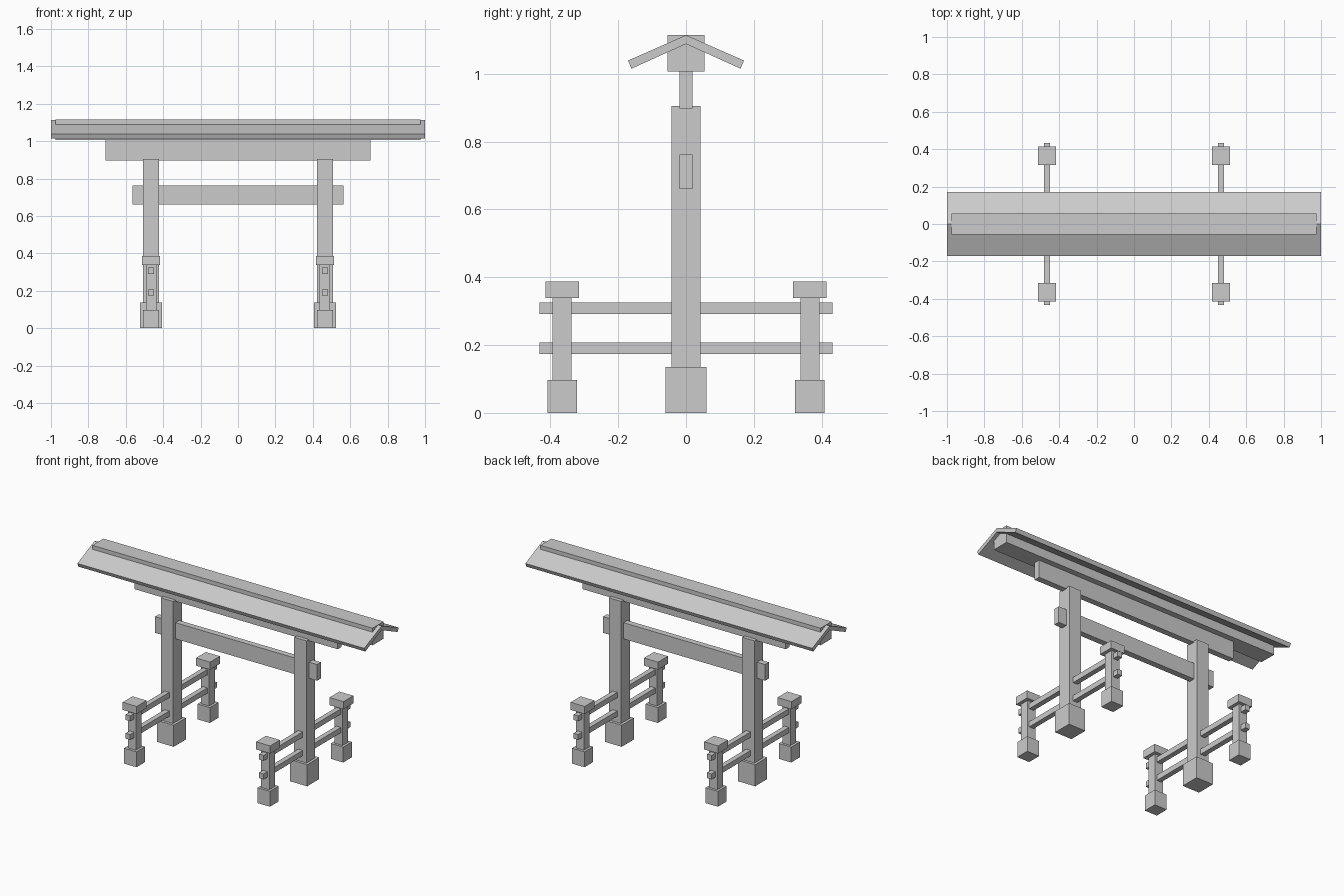
import bpy
import bmesh

cube = bpy.data.objects.get("Cube")
if cube:
    bpy.data.objects.remove(cube, do_unlink=True)

# One plain grey for the whole gate
grey = bpy.data.materials.new("plain grey")
grey.use_nodes = True
GREY = (0.6, 0.6, 0.6, 1)
grey.diffuse_color = GREY
grey.node_tree.nodes["Principled BSDF"].inputs["Base Color"].default_value = GREY


def finish(name, bm):
    bmesh.ops.recalc_face_normals(bm, faces=bm.faces)
    mesh = bpy.data.meshes.new(name)
    bm.to_mesh(mesh)
    bm.free()
    mesh.materials.append(grey)
    obj = bpy.data.objects.new(name, mesh)
    bpy.context.collection.objects.link(obj)
    return obj


def block(name, x, y, half_x, half_y, bottom, top):
    """Box centred on x, y and reaching from bottom to top."""
    bm = bmesh.new()
    bmesh.ops.create_cube(bm, size=2)
    for v in bm.verts:
        v.co.x = x + v.co.x * half_x
        v.co.y = y + v.co.y * half_y
        v.co.z = top if v.co.z > 0 else bottom
    return finish(name, bm)


def extrude_profile(name, profile, half_x):
    """Closed y-z profile drawn out along x."""
    bm = bmesh.new()
    face = bm.faces.new([bm.verts.new((-half_x, y, z)) for y, z in profile])
    new = bmesh.ops.extrude_face_region(bm, geom=[face])["geom"]
    bmesh.ops.translate(bm, vec=(2 * half_x, 0, 0),
                        verts=[g for g in new if isinstance(g, bmesh.types.BMVert)])
    return finish(name, bm)


# Crossbeams and ridge
block("tie_beam", 0, 0, 0.565, 0.019, 0.66, 0.762)
block("top_beam", 0, 0, 0.708, 0.019, 0.897, 1.008)
block("ridge_beam", 0, 0, 0.976, 0.055, 1.007, 1.115)

# Gable roof
extrude_profile("roof", [(0, 1.114), (0.171, 1.039), (0.161, 1.015), (0, 1.088),
                         (-0.161, 1.015), (-0.171, 1.039)], 1.0)

# Each side: main post with a braced pair of small posts
SIDE_X, SMALL_Y = 0.465, 0.365
for side, sx in (("left", 1), ("right", -1)):
    x = sx * SIDE_X
    block(f"{side}_main_post", x, 0, 0.043, 0.043, 0.1, 0.905)
    block(f"{side}_main_base", x, 0, 0.059, 0.06, 0, 0.136)
    for level, z in (("lower", 0.191), ("upper", 0.308)):
        block(f"{side}_{level}_rail", x, 0, 0.016, 0.432, z - 0.017, z + 0.017)
    for end, sy in (("front", -1), ("back", 1)):
        y = sy * SMALL_Y
        block(f"{side}_{end}_small_post", x, y, 0.028, 0.028, 0.08, 0.345)
        block(f"{side}_{end}_small_base", x, y, 0.043, 0.043, 0, 0.097)
        block(f"{side}_{end}_cap", x, y, 0.049, 0.049, 0.339, 0.387)
